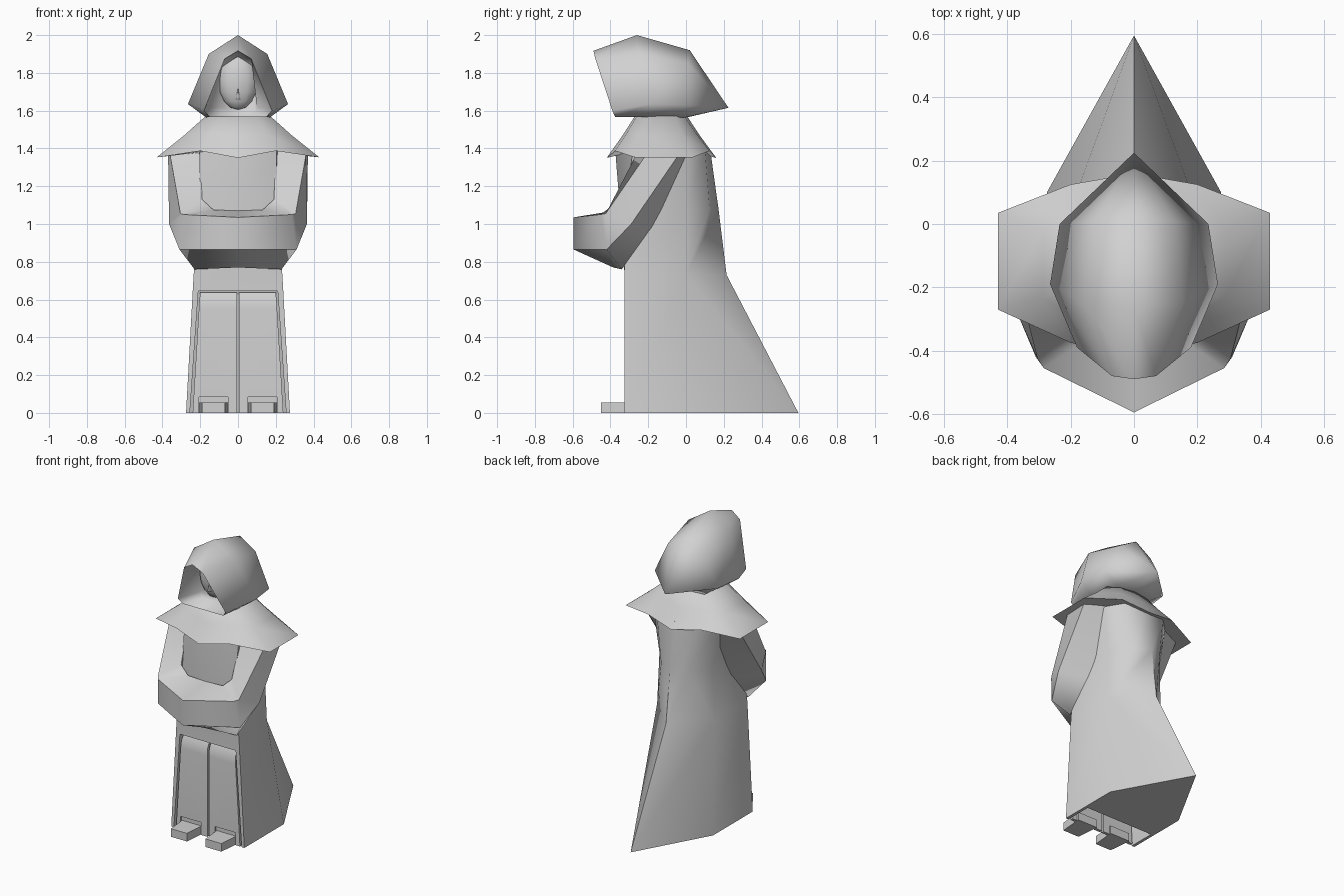
import bpy, bmesh, math
from mathutils import Vector

if "Cube" in bpy.data.objects:
    bpy.data.objects.remove(bpy.data.objects["Cube"])

grey = bpy.data.materials.new("plain grey")
grey.diffuse_color = (0.64, 0.64, 0.64, 1)
grey.use_nodes = True
grey.node_tree.nodes["Principled BSDF"].inputs["Base Color"].default_value = grey.diffuse_color


def finish(name, bm, smooth=None):
    bmesh.ops.remove_doubles(bm, verts=bm.verts, dist=0.0005)
    bmesh.ops.recalc_face_normals(bm, faces=bm.faces)
    me = bpy.data.meshes.new(name)
    bm.to_mesh(me)
    bm.free()
    me.materials.append(grey)
    ob = bpy.data.objects.new(name, me)
    bpy.context.collection.objects.link(ob)
    if smooth:
        bpy.ops.object.select_all(action='DESELECT')
        ob.select_set(True)
        bpy.context.view_layer.objects.active = ob
        bpy.ops.object.shade_smooth_by_angle(angle=math.radians(smooth))
    return ob


def loft(rows, closed, caps=(False, False), bm=None):
    """Skin a list of point rows; closed joins each row into a ring."""
    bm = bm or bmesh.new()
    vs = [[bm.verts.new(p) for p in r] for r in rows]
    n = len(rows[0])
    for a, b in zip(vs, vs[1:]):
        for i in range(n if closed else n - 1):
            j = (i + 1) % n
            bm.faces.new((a[i], a[j], b[j], b[i]))
    if caps[0]:
        bm.faces.new(vs[0][::-1])
    if caps[1]:
        bm.faces.new(vs[-1])
    return bm


def mirror_row(half):
    """Right half listed from one centre point to the other -> full ring."""
    return half + [(-x, y, z) for x, y, z in half[-2:0:-1]]


def flip(row):
    return [(-x, y, z) for x, y, z in row]


def cut(ob, cutter):
    cutter.hide_render = True
    cutter.hide_set(True)
    m = ob.modifiers.new("cut", 'BOOLEAN')
    m.operation = 'DIFFERENCE'
    m.solver = 'EXACT'
    m.object = cutter


def block(name, bottom, top, smooth=None):
    return finish(name, loft([bottom, top], True, (True, True)), smooth)


# robe: flat front, narrow waist, flared pointed train at the back
def robe_ring(z, front, fx, fy, x, mid, bx, by, back):
    return mirror_row([(0, front, z), (fx, fy, z), (x, mid, z), (bx, by, z), (0, back, z)])


robe = finish("robe", loft([
    robe_ring(0, -.325, .275, -.325, .275, .1, 0, .595, .595),
    robe_ring(.73, -.325, .235, -.325, .217, 0, .217, 0, .215),
    robe_ring(1.08, -.35, .2, -.325, .2, 0, .1, .125, .172),
    robe_ring(1.395, -.375, .205, -.28, .25, 0, .15, .1, .128),
], True, (True, True)), 65)
# hollow behind the skirt panels, deepest at the floor
recess = block("robe_recess_cutter",
               [(-.255, -.4, -.002), (.255, -.4, -.002), (.255, -.14, -.002), (-.255, -.14, -.002)],
               [(-.21, -.4, .645), (.21, -.4, .645), (.21, -.29, .645), (-.21, -.29, .645)])
cut(robe, recess)

# two thin skirt panels with rounded tops, and the feet under them
for s, side in ((1, "right"), (-1, "left")):
    rows = []
    for z, y, x in ((0, -.322, .24), (.55, -.322, .207), (.6, -.317, .204), (.637, -.3, .2)):
        rows.append([(s * a, b, z) for a, b in ((.006, y), (x, y), (x, y + .02), (.006, y + .02))])
    panel = finish(side + "_skirt_panel", loft(rows, True, (True, True)), 35)

    def rect(x0, x1, y0, y1, z):
        return [(s * x0, y0, z), (s * x1, y0, z), (s * x1, y1, z), (s * x0, y1, z)]

    notch = block(side + "_notch_cutter", rect(.052, .207, -.4, -.31, -.05),
                  rect(.052, .207, -.4, -.31, .085))
    cut(panel, notch)
    foot = [(s * .07, -.45), (s * .19, -.45), (s * .205, -.29), (s * .055, -.29)]
    block(side + "_foot", [(x, y, 0) for x, y in foot], [(x, y, .055) for x, y in foot])

# sleeves: four-sided section from shoulder to the joined cuffs
arm = [
    [(.2, -.25, 1.392), (.36, -.21, 1.368), (.37, -.04, 1.365), (.21, .02, 1.38)],
    [(.19, -.34, 1.13), (.305, -.425, 1.055), (.365, -.29, 1.0), (.2, -.19, .96)],
    [(.13, -.35, 1.075), (.285, -.455, 1.05), (.31, -.42, .865), (.23, -.34, .76)],
    [(0, -.35, 1.07), (0, -.595, 1.035), (0, -.595, .865), (0, -.385, .77)],
]
sleeves = finish("folded_sleeves",
                 loft(arm + [flip(r) for r in arm[2::-1]], True, (True, True)), 25)
for e in sleeves.data.edges:  # soft bends, crisp long edges
    a, b = e.vertices
    if a // 4 == b // 4 and 0 < a // 4 < 6:
        e.use_edge_sharp = False

# shoulder mantle with wavy hem
neck = [(0, -.27, 1.572), (.1, -.26, 1.572), (.17, -.2, 1.572),
        (.17, -.06, 1.572), (.1, -.01, 1.572), (0, .005, 1.572)]
hem = [(0, -.42, 1.35), (.2, -.375, 1.387), (.43, -.27, 1.353),
       (.43, .035, 1.353), (.2, .125, 1.387), (0, .16, 1.35)]
middle = [tuple(Vector(a).lerp(Vector(b), .45) - Vector((0, 0, .006)))
          for a, b in zip(neck, hem)]
inner = [(x * .5, -.13 + (y + .13) * .5, 1.39) for x, y, z in hem]
finish("shoulder_mantle", loft([mirror_row(r) for r in (neck, middle, hem, inner)],
                               True, (True, True)), 70)

# hood: arches running from the face opening to the pointed nape
arches = [
    [(.09, -.25, 1.575), (.1, -.25, 1.62), (.085, -.26, 1.83), (0, -.27, 1.885)],
    [(.15, -.375, 1.567), (.18, -.39, 1.6), (.07, -.48, 1.875), (0, -.49, 1.917)],
    [(.17, -.2, 1.565), (.265, -.19, 1.635), (.155, -.25, 1.9), (0, -.26, 2.0)],
    [(.14, 0, 1.565), (.235, 0, 1.63), (.125, .01, 1.85), (0, .02, 1.92)],
    [(0, .02, 1.568), (0, .225, 1.615), (0, .225, 1.615), (0, .225, 1.615)],
]
rows = [r + flip(r[-2::-1]) for r in arches]
bm = loft(rows, False, (True, False))
loft([[r[0], r[-1]] for r in rows], False, bm=bm)  # underside
finish("hood", bm, 88)

# face: shallow smooth mask with a small pointed nose
bm = bmesh.new()
bmesh.ops.create_uvsphere(bm, u_segments=12, v_segments=8, radius=1)
for v in bm.verts:
    v.co = Vector((v.co.x * .105, v.co.y * .06 - .25, v.co.z * .15 + 1.755))
finish("face", bm, 180)
tip = (0, -.33, 1.675)
finish("nose", loft([[(-.018, -.28, 1.65), (.018, -.28, 1.65), (0, -.3, 1.74)], [tip] * 3],
                    True, (True, False)), 100)
